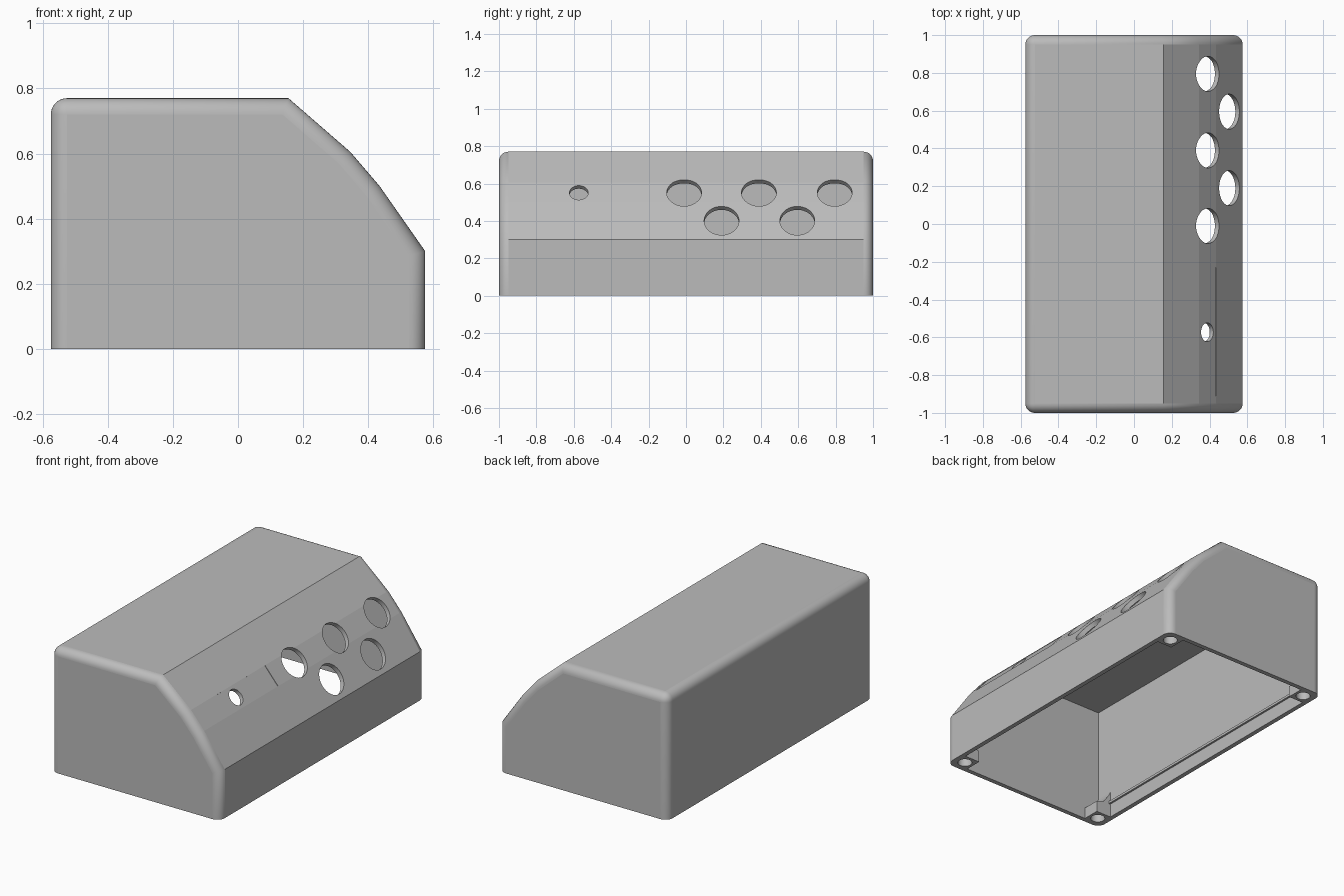
import bpy, bmesh, math
from mathutils import Vector, Matrix

if "Cube" in bpy.data.objects:
    bpy.data.objects.remove(bpy.data.objects["Cube"], do_unlink=True)

grey = bpy.data.materials.new("light grey plastic")
grey.use_nodes = True
COLOR = (0.5, 0.5, 0.5, 1)
grey.diffuse_color = COLOR
grey.node_tree.nodes["Principled BSDF"].inputs["Base Color"].default_value = COLOR


def make_object(name, bm):
    bmesh.ops.recalc_face_normals(bm, faces=bm.faces)
    mesh = bpy.data.meshes.new(name)
    bm.to_mesh(mesh)
    bm.free()
    mesh.materials.append(grey)
    obj = bpy.data.objects.new(name, mesh)
    bpy.context.collection.objects.link(obj)
    return obj


def prism(profile, y0, y1):
    """Extrude an XZ profile along y."""
    bm = bmesh.new()
    face = bm.faces.new([bm.verts.new((x, y0, z)) for x, z in profile])
    ext = bmesh.ops.extrude_face_region(bm, geom=[face])
    moved = [g for g in ext["geom"] if isinstance(g, bmesh.types.BMVert)]
    bmesh.ops.translate(bm, verts=moved, vec=(0, y1 - y0, 0))
    bmesh.ops.recalc_face_normals(bm, faces=bm.faces)
    return bm


def cylinder(name, center, radius, depth, axis):
    bm = bmesh.new()
    turn = Vector(axis).to_track_quat("Z", "Y").to_matrix().to_4x4()
    bmesh.ops.create_cone(bm, cap_ends=True, segments=48, radius1=radius, radius2=radius,
                          depth=depth, matrix=Matrix.Translation(center) @ turn)
    for f in bm.faces:
        f.smooth = len(f.verts) == 4
    return make_object(name, bm)


def cut(target, cutter):
    mod = target.modifiers.new("cut", "BOOLEAN")
    mod.operation, mod.solver, mod.object = "DIFFERENCE", "EXACT", cutter
    bpy.context.view_layer.objects.active = target
    bpy.ops.object.modifier_apply(modifier=mod.name)
    bpy.data.objects.remove(cutter, do_unlink=True)


# Outer body with rounded ends and rounded rear top edge
outer = [(-.575, 0), (-.575, .77), (.155, .77), (.345, .605), (.435, .5), (.575, .3), (.575, 0)]
bm = prism(outer, -1, 1)


def is_rounded(edge):
    a, b = (v.co for v in edge.verts)
    if max(a.z, b.z) < .01:
        return False
    on_end = abs(a.y - b.y) < .01
    rear_top = max(a.x, b.x) < -.5 and min(a.z, b.z) > .7
    return on_end or rear_top


res = bmesh.ops.bevel(bm, geom=[e for e in bm.edges if is_rounded(e)], offset=.05,
                      segments=8, profile=.5, affect="EDGES")
for f in res["faces"]:
    f.smooth = True
body = make_object("enclosure_shell", bm)

# Hollow interior, open at the bottom
inner = [(-.547, -.1), (-.547, .742), (.144, .742), (.325, .585), (.411, .485), (.547, .291), (.547, -.1)]
cut(body, make_object("cavity", prism(inner, -.972, .972)))

# Shallow label recess on the middle slope
normal = Vector((.76, 0, .65)).normalized()
bm = bmesh.new()
bmesh.ops.create_cube(bm, size=1)
bmesh.ops.scale(bm, verts=bm.verts, vec=(.134, .68, .02))
turn = Matrix.Rotation(math.atan2(normal.x, normal.z), 4, "Y")
spot = Vector((.39, -.57, .5525)) + normal * .007
bmesh.ops.transform(bm, verts=bm.verts, matrix=Matrix.Translation(spot) @ turn)
cut(body, make_object("label_recess", bm))

# Two staggered rows of button holes and one small hole
holes = [(.39, y, .55, .093) for y in (-.01, .39, .795)]
holes += [(.503, y, .4, .093) for y in (.19, .595)]
holes.append((.39, -.573, .553, .05))
for x, y, z, r in holes:
    cut(body, cylinder("hole", (x, y, z), r, .24, normal))

# Screw bosses in the bottom corners, sloped up into the side walls
for sx, side in ((1, "left"), (-1, "right")):
    for sy, end in ((1, "back"), (-1, "front")):
        shape = [(sx * x, z) for x, z in ((.55, 0), (.445, 0), (.445, .07), (.5, .09), (.535, .14), (.55, .17))]
        boss = make_object(f"screw_boss_{end}_{side}", prism(shape, sy * .975, sy * .865))
        cut(boss, cylinder("screw_hole", (sx * .502, sy * .925, 0), .041, .12, (0, 0, 1)))

# Thin ledge along the inside of the rear wall
make_object("inner_ledge", prism([(-.55, .085), (-.535, .085), (-.535, .1), (-.55, .1)], -.87, .87))
